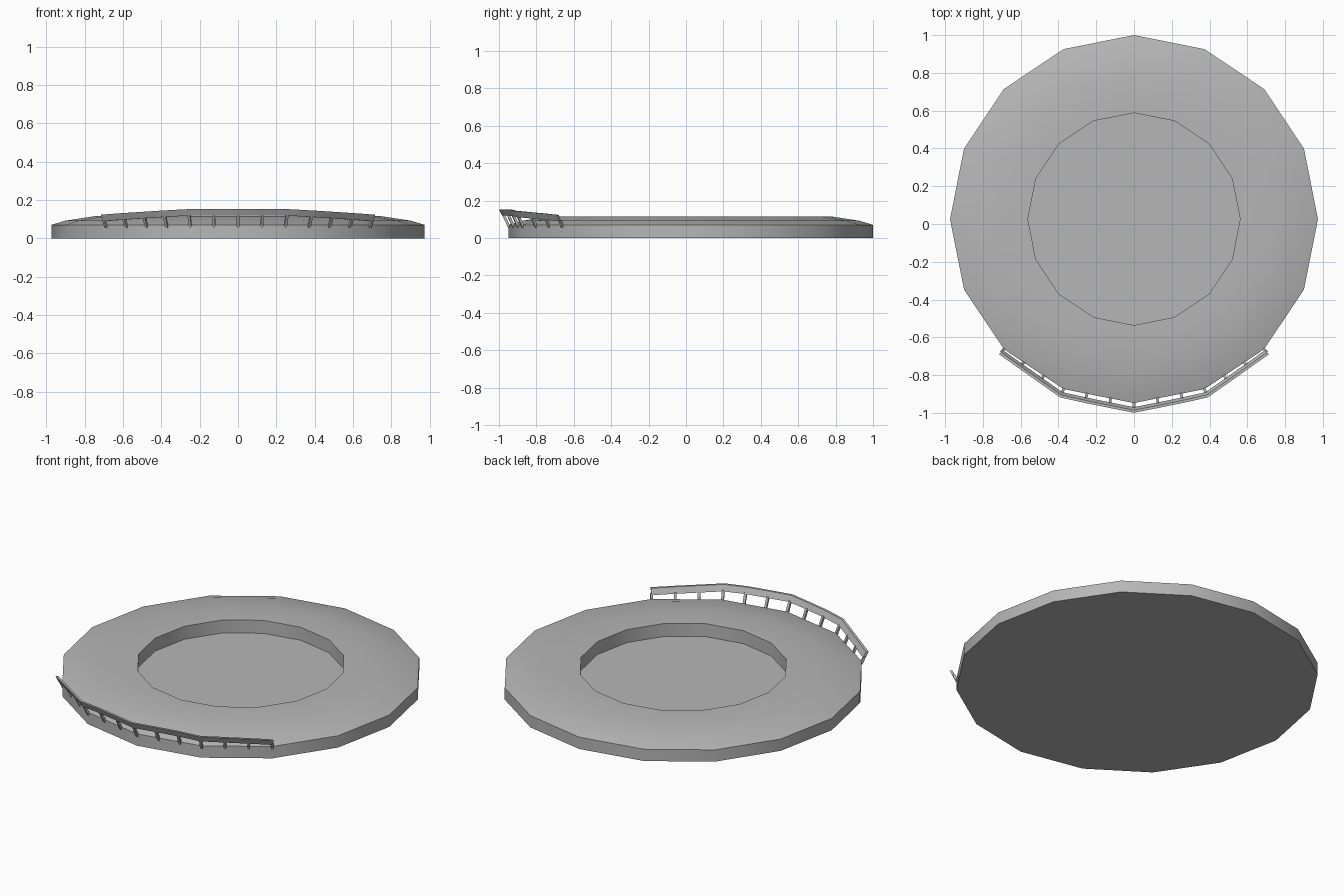
import bpy, bmesh, math
from mathutils import Vector

if "Cube" in bpy.data.objects:
    bpy.data.objects.remove(bpy.data.objects["Cube"])

SIDES = 16
R = 0.974            # platform radius
CY = 0.026           # platform centre in y
LEAN = 0.47          # outward lean of the railing per unit height

grey = bpy.data.materials.new("stone grey")
grey.diffuse_color = (0.47, 0.47, 0.47, 1)
grey.use_nodes = True
grey.node_tree.nodes["Principled BSDF"].inputs["Base Color"].default_value = grey.diffuse_color


def finish(bm, name):
    bmesh.ops.recalc_face_normals(bm, faces=bm.faces)
    mesh = bpy.data.meshes.new(name)
    bm.to_mesh(mesh)
    bm.free()
    mesh.materials.append(grey)
    obj = bpy.data.objects.new(name, mesh)
    bpy.context.collection.objects.link(obj)
    bpy.ops.object.select_all(action='DESELECT')
    obj.select_set(True)
    bpy.context.view_layer.objects.active = obj
    bpy.ops.object.shade_smooth_by_angle(angle=math.radians(30))
    return obj


# Round platform: bottom, outer wall, bevelled rim, flat deck, sunken floor
profile = [(R, 0), (R, 0.07), (0.90, 0.092), (0.75, 0.115), (0.562, 0.115), (0.562, 0.038)]
bm = bmesh.new()
rings = []
for r, z in profile:
    rings.append([bm.verts.new((r * math.cos(math.tau * i / SIDES),
                                CY + r * math.sin(math.tau * i / SIDES), z))
                  for i in range(SIDES)])
for low, high in zip(rings, rings[1:]):
    for i in range(SIDES):
        j = (i + 1) % SIDES
        bm.faces.new((low[i], low[j], high[j], high[i]))
bm.faces.new(rings[0][::-1])
bm.faces.new(rings[-1])
finish(bm, "platform")


# Railing stations: three per platform side, four sides at the front
def station(k, r, z):
    """Point on the polygon of radius r at station k (-6..6), 0 is the front middle."""
    side = math.floor(k / 3)
    t = k / 3 - side
    corners = [Vector((math.sin(a), -math.cos(a), 0))
               for a in (math.tau * side / SIDES, math.tau * (side + 1) / SIDES)]
    p = corners[0].lerp(corners[1], t) * r
    return Vector((p.x, p.y + CY, z))


def lean_radius(z):
    return R + 0.003 + LEAN * (z - 0.05)


TOPS = [0.153, 0.153, 0.152, 0.145, 0.138, 0.131, 0.123]
RAIL_HEIGHT = 0.034

# Tilted band swept along the front edge
bm = bmesh.new()
sections = []
for k in range(-6, 7):
    top = TOPS[abs(k)]
    low = top - RAIL_HEIGHT
    sections.append([bm.verts.new(station(k, r, z)) for r, z in (
        (lean_radius(low) - 0.014, low), (lean_radius(low), low),
        (lean_radius(top), top), (lean_radius(top) - 0.014, top))])
for a, b in zip(sections, sections[1:]):
    for i in range(4):
        j = (i + 1) % 4
        bm.faces.new((a[i], a[j], b[j], b[i]))
bm.faces.new(sections[0])
bm.faces.new(sections[-1])
finish(bm, "railing_band")

# Leaning posts between the platform edge and the band
bm = bmesh.new()
for k in range(-6, 7):
    a = math.atan2(station(k, 1, 0).x, CY - station(k, 1, 0).y)
    across = Vector((math.cos(a), math.sin(a), 0)) * 0.007
    ends = []
    for z in (0.053, TOPS[abs(k)] - RAIL_HEIGHT + 0.006):
        outer = station(k, lean_radius(z) - 0.002, z)
        inner = station(k, lean_radius(z) - 0.017, z)
        ends.append([bm.verts.new(p) for p in
                     (outer - across, outer + across, inner + across, inner - across)])
    for i in range(4):
        j = (i + 1) % 4
        bm.faces.new((ends[0][i], ends[0][j], ends[1][j], ends[1][i]))
    bm.faces.new(ends[0])
    bm.faces.new(ends[1])
finish(bm, "railing_posts")
